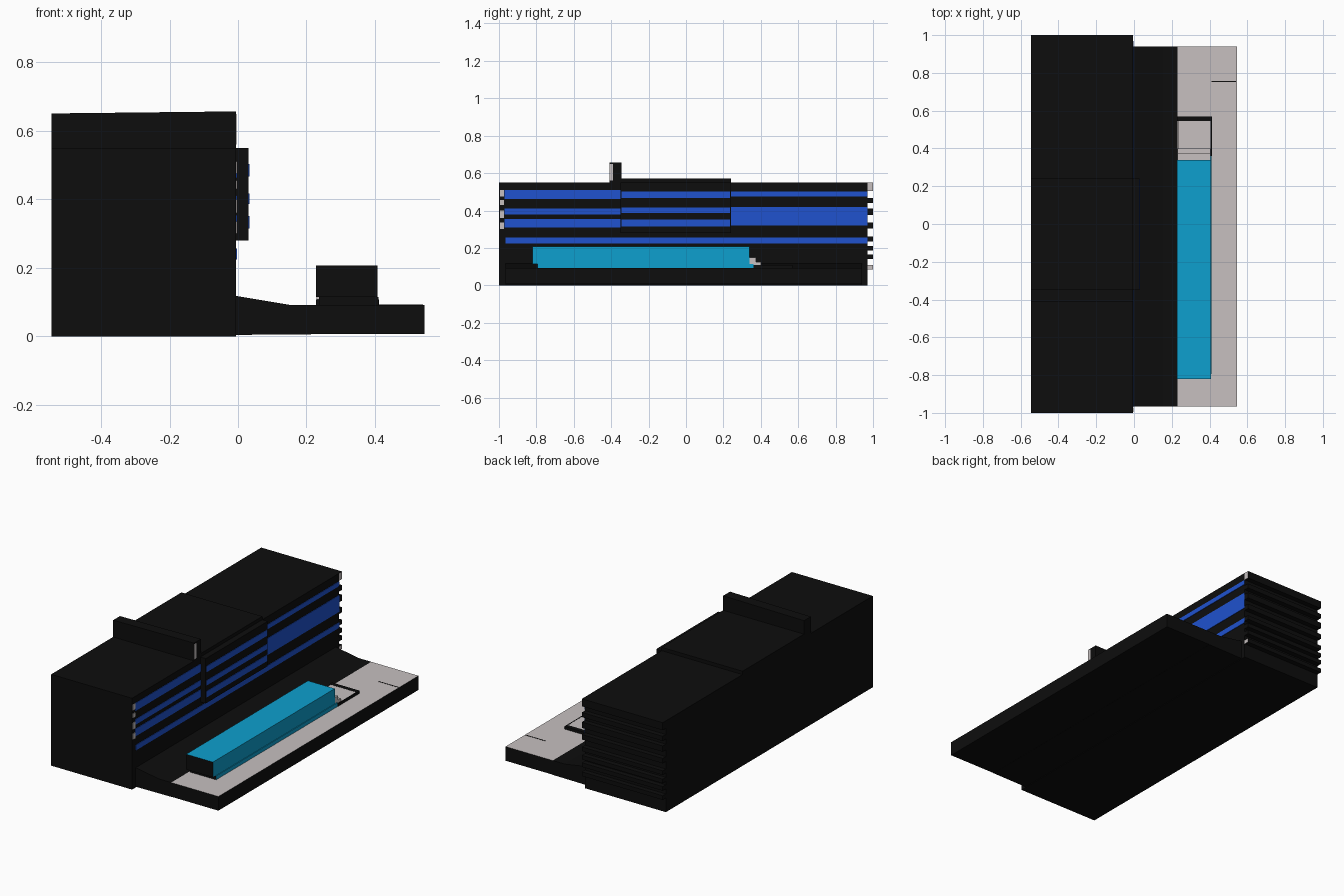
import bpy, bmesh

if "Cube" in bpy.data.objects:
    bpy.data.objects.remove(bpy.data.objects["Cube"])


def material(name, rgb):
    m = bpy.data.materials.new(name)
    m.diffuse_color = (*rgb, 1)
    m.use_nodes = True
    m.node_tree.nodes["Principled BSDF"].inputs["Base Color"].default_value = m.diffuse_color
    return m


BLACK = material("black", (0.004, 0.004, 0.004))
BLUE = material("window blue", (0.014, 0.085, 0.62))
CYAN = material("cyan", (0.004, 0.35, 0.62))
GREY = material("warm grey", (0.57, 0.53, 0.53))


def prism(name, profile, y0, y1, mats, rule=None):
    """Extrude an x-z profile along y; rule(normal) picks the material slot."""
    bm = bmesh.new()
    a = [bm.verts.new((x, y0, z)) for x, z in profile]
    b = [bm.verts.new((x, y1, z)) for x, z in profile]
    n = len(a)
    bm.faces.new(a)
    bm.faces.new(b[::-1])
    for i in range(n):
        j = (i + 1) % n
        bm.faces.new((a[i], b[i], b[j], a[j]))
    bmesh.ops.recalc_face_normals(bm, faces=bm.faces[:])
    bm.normal_update()
    if rule:
        for f in bm.faces:
            f.material_index = rule(f.normal)
    me = bpy.data.meshes.new(name)
    bm.to_mesh(me)
    bm.free()
    for m in mats:
        me.materials.append(m)
    ob = bpy.data.objects.new(name, me)
    bpy.context.collection.objects.link(ob)
    return ob


def box(name, x, y, z, mats, rule=None):
    profile = [(x[0], z[0]), (x[1], z[0]), (x[1], z[1]), (x[0], z[1])]
    return prism(name, profile, y[0], y[1], mats, rule)


BACK, FACE, BAY = -0.545, -0.006, 0.03

# Main building volume, raised roof and overhanging central bay
box("building_body", (BACK, FACE), (-1, 0.97), (0, 0.55), [BLACK])
box("raised_roof", (BACK, FACE), (-0.35, 0.24), (0.55, 0.57), [BLACK])
box("central_bay", (FACE, BAY), (-0.35, 0.24), (0.28, 0.55), [BLACK])

# Roof fin with a slightly sloping top
prism("roof_fin", [(BACK, 0.55), (FACE, 0.55), (FACE, 0.657), (BACK, 0.651)],
      -0.41, -0.345, [BLACK])
box("fin_trim", (FACE, FACE + 0.002), (-0.41, -0.39), (0.56, 0.65), [GREY])

# Louvre slabs on the rear end wall
slabs = [(0.085, 0.11), (0.14, 0.165), (0.185, 0.21), (0.235, 0.26),
         (0.305, 0.335), (0.375, 0.41), (0.44, 0.468), (0.505, 0.55)]
for i, z in enumerate(slabs):
    tip = [GREY] if i in (0, 7) else [BLACK]
    box(f"louvre_{i + 1}", (BACK, FACE), (0.97, 1.0), z, [BLACK] + tip,
        lambda n: 1 if n.x > 0.5 else 0)

# Window bands as thin plates: face x, y range, list of z ranges
bands = [
    ("left_window", FACE, (-0.97, -0.35), [(0.31, 0.355), (0.38, 0.412), (0.463, 0.51)]),
    ("bay_window", BAY, (-0.345, 0.235), [(0.315, 0.352), (0.387, 0.417), (0.467, 0.503)]),
    ("right_window", FACE, (0.24, 0.97), [(0.32, 0.42), (0.475, 0.503)]),
    ("lower_window", FACE, (-0.965, 0.97), [(0.224, 0.256)]),
]
for name, x, y, rows in bands:
    for i, z in enumerate(rows):
        box(f"{name}_{i + 1}", (x, x + 0.003), y, z, [BLUE])

# Pale end trims beside the left windows
for i, z in enumerate([(0.3, 0.335), (0.36, 0.4), (0.43, 0.455), (0.475, 0.51)]):
    box(f"corner_trim_{i + 1}", (FACE, FACE + 0.003), (-0.995, -0.972), z, [GREY])

# Forecourt: dark ramp next to the building, pale paving beyond
prism("forecourt_ramp", [(FACE, 0.004), (0.23, 0.006), (0.23, 0.092),
                         (0.15, 0.092), (FACE, 0.118)], -0.965, 0.94, [BLACK])
box("forecourt_paving", (0.23, 0.545), (-0.965, 0.94), (0.007, 0.092),
    [BLACK, GREY], lambda n: 1 if n.z > 0.5 else 0)
box("paving_joint", (0.41, 0.54), (0.752, 0.758), (0.092, 0.093), [BLACK])

# Long low pavilion with cyan roof and long sides, black ends
cyan_rule = lambda n: 1 if n.z > 0.5 or n.x > 0.5 else 0
box("pavilion_upper", (0.228, 0.407), (-0.82, 0.34), (0.115, 0.207),
    [BLACK, CYAN], cyan_rule)
box("pavilion_base", (0.236, 0.411), (-0.795, 0.36), (0.092, 0.115),
    [BLACK, CYAN], cyan_rule)

# Steps and landing behind the pavilion
grey_top = lambda n: 1 if n.z > 0.5 else 0
box("landing", (0.236, 0.41), (0.36, 0.545), (0.092, 0.107), [BLACK, GREY], grey_top)
box("landing_edge", (0.228, 0.411), (0.545, 0.57), (0.092, 0.108), [BLACK])
box("landing_side", (0.406, 0.412), (0.36, 0.57), (0.092, 0.108), [BLACK])
for i, (y, z) in enumerate([(0.375, 0.15), (0.4, 0.125)]):
    box(f"step_{i + 1}", (0.23, 0.405), (0.34, y), (0.107, z), [GREY])
